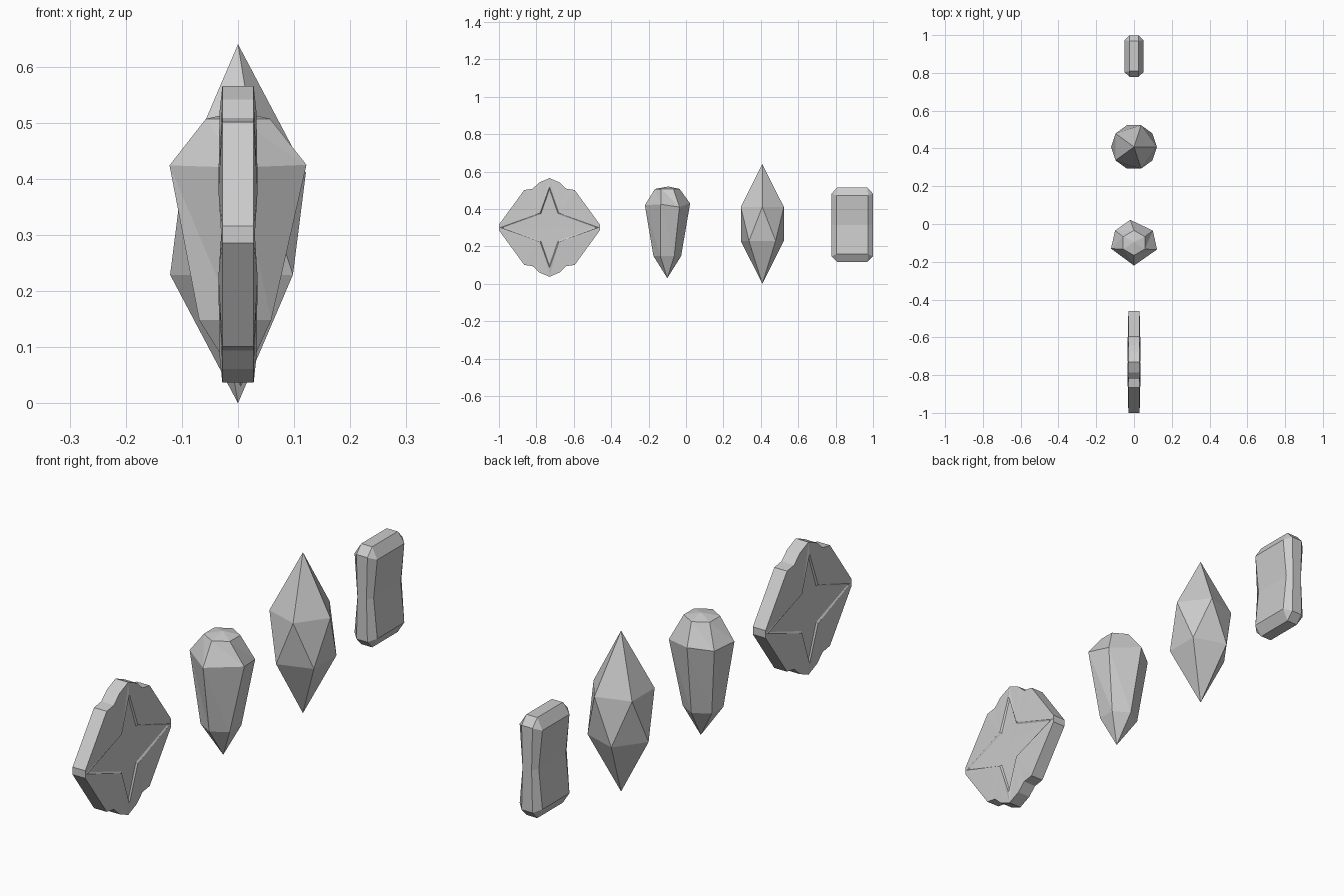
import bpy, math

if "Cube" in bpy.data.objects:
    bpy.data.objects.remove(bpy.data.objects["Cube"])


def make(name, verts, faces, loc, mirror=False):
    me = bpy.data.meshes.new(name)
    me.from_pydata(verts, [], faces)
    me.update()
    ob = bpy.data.objects.new(name, me)
    ob.location = loc
    bpy.context.collection.objects.link(ob)
    if mirror:  # one octant, mirrored on all three axes
        m = ob.modifiers.new("mirror", 'MIRROR')
        m.use_axis = (True, True, True)
        m.merge_threshold = 0.0005
    return ob


def faceted(name, bottom, rings, top, loc):
    """Rings of points closed by a tip at each end; a twisted ring gets triangles."""
    n = len(rings[0])
    verts = [bottom] + [p for r in rings for p in r] + [top]
    last = len(verts) - 1
    faces = []
    for i in range(n):
        j = (i + 1) % n
        faces.append((0, 1 + j, 1 + i))
        for k in range(len(rings) - 1):
            a, b = 1 + k * n, 1 + (k + 1) * n
            faces += [(a + i, a + j, b + i), (a + j, b + j, b + i)]
        e = 1 + (len(rings) - 1) * n
        faces.append((e + i, e + j, last))
    return make(name, verts, faces, loc)


def ring(n, r, z, start, cx=0, cy=0):
    return [(cx + r * math.cos(math.radians(start + 360 * i / n)),
             cy + r * math.sin(math.radians(start + 360 * i / n)), z) for i in range(n)]


# Pointed crystal: stretched icosahedron
faceted("tall_crystal", (0, 0, 0),
        [ring(5, 0.121, 0.229, -36), ring(5, 0.121, 0.411, 0)],
        (0, 0, 0.64), (0, 0.408, 0))

# Teardrop gem: irregular girdle, small crown, tapered base
girdle = [(0, -0.12, 0.42), (0.122, -0.035, 0.425), (0.1, 0.065, 0.41),
          (-0.02, 0.122, 0.43), (-0.1, 0.065, 0.415), (-0.122, -0.03, 0.424)]
faceted("teardrop_gem", (0.005, 0, 0.03),
        [ring(6, 0.074, 0.148, -90, -0.005), girdle, ring(6, 0.066, 0.507, -90)],
        (0, 0.005, 0.52), (0, -0.1, 0))

# Medallion: notched rim with a shallow four-pointed star sunk in each face
outline = [(0.27, 0), (0.27, 0.015), (0.135, 0.2), (0.09, 0.207), (0.055, 0.24), (0, 0.264)]
verts = [(0, y, z) for y, z in outline] + [(0.028, y, z) for y, z in outline]
verts += [(0.03, 0.262, 0), (0.035, 0.05, 0.078), (0.033, 0, 0.217),     # star border
          (0.028, 0.245, 0), (0.029, 0.046, 0.072), (0.028, 0, 0.205),   # star floor
          (0.028, 0, 0)]
faces = [(i, i + 1, i + 7, i + 6) for i in range(5)]
faces += [(13, i, i + 1) for i in range(6, 11)]
faces += [(13, 12, 6), (13, 11, 14), (16, 15, 12, 13), (17, 16, 13, 14), (18, 15, 16, 17)]
make("star_medallion", verts, faces, (0, -0.73, 0.301), True)

# Ingot bar: chamfered block pinched at the waist
verts = [(0, 0.11, 0), (0, 0.11, 0.168), (0, 0.08, 0.2), (0, 0, 0.2),
         (0.02, 0.11, 0), (0.024, 0.11, 0.168), (0.024, 0.08, 0.2), (0.024, 0, 0.2),
         (0.034, 0.085, 0), (0.05, 0.085, 0.157), (0.05, 0, 0.157), (0.034, 0, 0)]
faces = [(i, i + 1, i + 5, i + 4) for i in range(3)]
faces += [(4, 5, 9, 8), (5, 6, 9), (6, 7, 10, 9), (11, 8, 9, 10)]
make("pinched_bar", verts, faces, (0, 0.889, 0.315), True)
